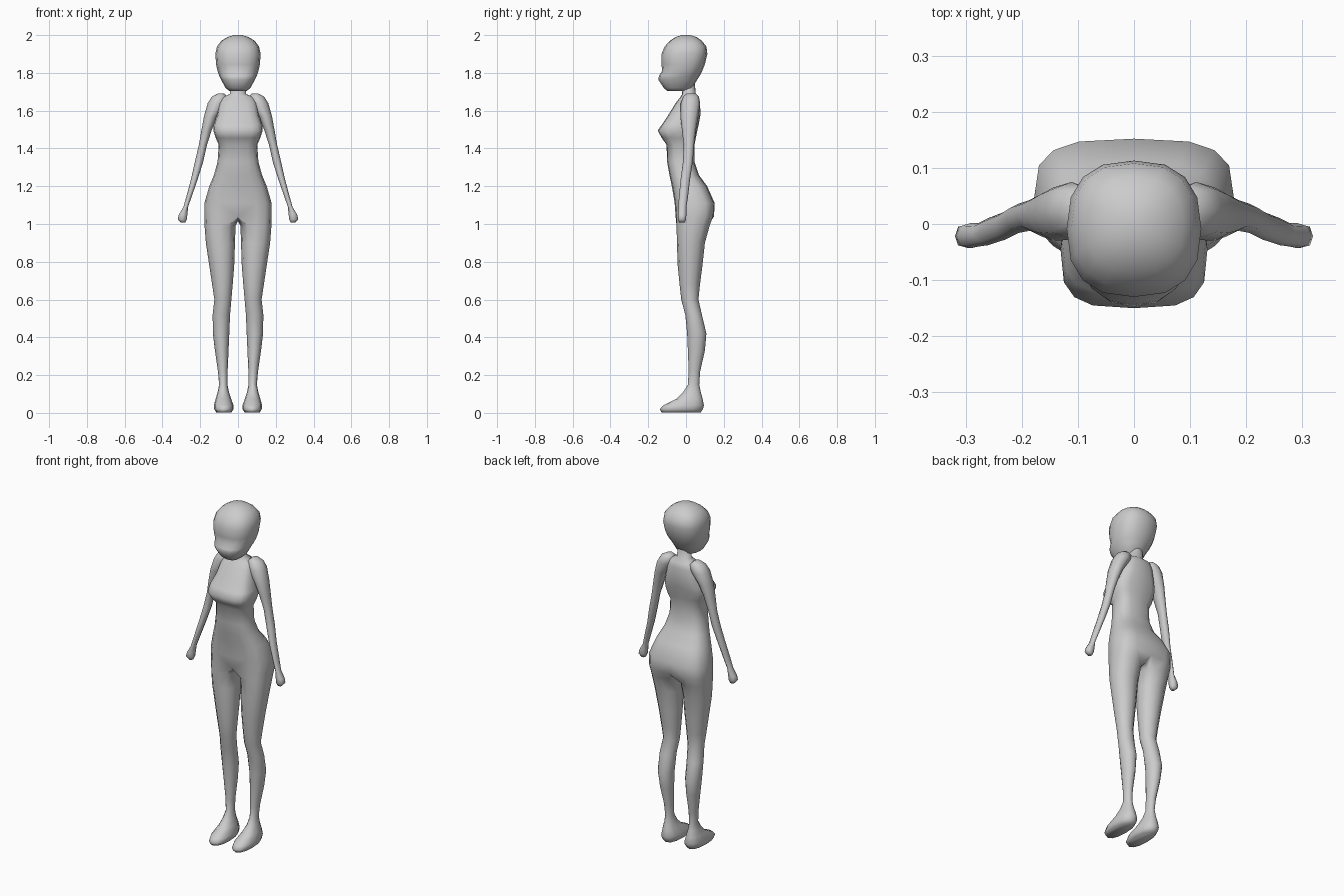
import bpy, bmesh, math

grey = bpy.data.materials.new("light_grey")
grey.diffuse_color = (0.6, 0.6, 0.6, 1)


def spow(v, p):
    return math.copysign(abs(v) ** p, v) if abs(v) > 1e-6 else 0.0


def point(a, x0, x1, y0, y1, z, p=1.0):
    """Point on a rounded outline: angle 0 faces front, 90 degrees outward."""
    return ((x0 + x1) / 2 + (x1 - x0) / 2 * spow(math.sin(a), p),
            (y0 + y1) / 2 - (y1 - y0) / 2 * spow(math.cos(a), p), z)


def bridge(bm, r, s, closed=True):
    n = len(r)
    for i in range(n if closed else n - 1):
        j = (i + 1) % n
        bm.faces.new((r[i], r[j], s[j], s[i]))


def finish(bm, name, mirror):
    bmesh.ops.recalc_face_normals(bm, faces=bm.faces)
    me = bpy.data.meshes.new(name)
    bm.to_mesh(me)
    bm.free()
    me.materials.append(grey)
    me.shade_smooth()
    ob = bpy.data.objects.new(name, me)
    bpy.context.collection.objects.link(ob)
    if mirror:
        ob.modifiers.new("Mirror", 'MIRROR')
    return ob


def loft(name, rings, sides, mirror):
    """Closed tube through rings of (z, x0, x1, y0, y1, squareness)."""
    bm = bmesh.new()
    prev = None
    for z, x0, x1, y0, y1, p in rings:
        ring = [bm.verts.new(point(2 * math.pi * k / sides, x0, x1, y0, y1, z, p))
                for k in range(sides)]
        if prev:
            bridge(bm, prev, ring)
        else:
            bm.faces.new(ring)
        prev = ring
    bm.faces.new(prev)
    return finish(bm, name, mirror)


# Torso: z, half width, front y, back y, squareness
torso = [(1.04, .178, -.055, .148, .62), (1.11, .178, -.06, .152, .62),
         (1.20, .152, -.075, .112, .7), (1.26, .127, -.088, .068, .75),
         (1.33, .108, -.1, .045, .75), (1.42, .102, -.103, .045, .72),
         (1.455, .118, -.128, .052, .62), (1.495, .131, -.15, .06, .6),
         (1.53, .128, -.125, .068, .62), (1.58, .11, -.092, .077, .68),
         (1.64, .10, -.055, .074, .75), (1.672, .085, -.03, .068, .85),
         (1.688, .042, -.02, .052, 1), (1.76, .038, -.025, .045, 1)]
# Leg and foot: z, inner x, outer x, front y, back y, squareness
leg = [(.99, .013, .177, -.05, .125, .85), (.90, .016, .17, -.048, .1, .9),
       (.78, .02, .152, -.044, .087, 1), (.68, .028, .137, -.034, .074, 1),
       (.60, .035, .125, -.025, .066, 1), (.52, .042, .134, -.004, .084, 1),
       (.42, .046, .133, .006, .108, 1), (.33, .05, .122, .01, .1, 1),
       (.22, .055, .106, .014, .075, 1), (.15, .056, .1, .01, .07, 1),
       (.11, .048, .108, -.015, .078, 1), (.075, .036, .118, -.05, .088, .9),
       (.04, .024, .128, -.12, .095, .85), (.02, .024, .126, -.138, .09, .85),
       (.003, .034, .116, -.13, .078, .85)]

bm = bmesh.new()
prev = bottom = None
for z, w, y0, y1, p in torso:
    ring = [bm.verts.new(point(math.pi * k / 8, -w, w, y0, y1, z, p)) for k in range(9)]
    if prev:
        bridge(bm, prev, ring, closed=False)
    else:
        bottom = ring
    prev = ring
# Crotch seam joins the half pelvis to the closed leg rings
prev = bottom + [bm.verts.new((0, y, z)) for y, z in ((.095, 1.015), (.04, 1.02), (-.015, 1.03))]
for z, x0, x1, y0, y1, p in leg:
    ring = [bm.verts.new(point(math.radians(30 * k - 30), x0, x1, y0, y1, z, p))
            for k in range(12)]
    bridge(bm, prev, ring)
    prev = ring
bm.faces.new(prev)
finish(bm, "body_and_legs", True)

# Arms, from shoulder cap to closed hand
loft("arms", [
    (1.692, .075, .105, .005, .05, 1), (1.675, .055, .138, -.015, .068, .9),
    (1.64, .062, .16, -.028, .075, .9), (1.57, .108, .18, -.03, .065, 1),
    (1.50, .138, .193, -.022, .053, 1), (1.42, .164, .207, -.012, .043, 1),
    (1.33, .184, .228, -.016, .036, 1), (1.24, .212, .248, -.028, .022, 1),
    (1.14, .247, .275, -.038, .01, 1), (1.09, .264, .289, -.04, .002, 1),
    (1.05, .268, .313, -.043, .002, .8), (1.025, .271, .319, -.043, 0, .75),
    (1.008, .279, .304, -.036, -.006, .8)], 8, True)

# Head with rounded skull, muzzle and chin
loft("head", [
    (1.704, -.045, .045, -.1, -.01, .8), (1.72, -.066, .066, -.117, .034, .8),
    (1.765, -.09, .09, -.147, .06, .85), (1.785, -.1, .1, -.143, .073, .85),
    (1.81, -.108, .108, -.126, .086, .85), (1.845, -.116, .116, -.13, .1, .82),
    (1.90, -.12, .12, -.13, .113, .8), (1.94, -.111, .111, -.113, .108, .8),
    (1.97, -.088, .088, -.085, .084, .85), (1.99, -.055, .055, -.055, .056, .9),
    (2.0, -.02, .02, -.02, .022, 1)], 16, False)
